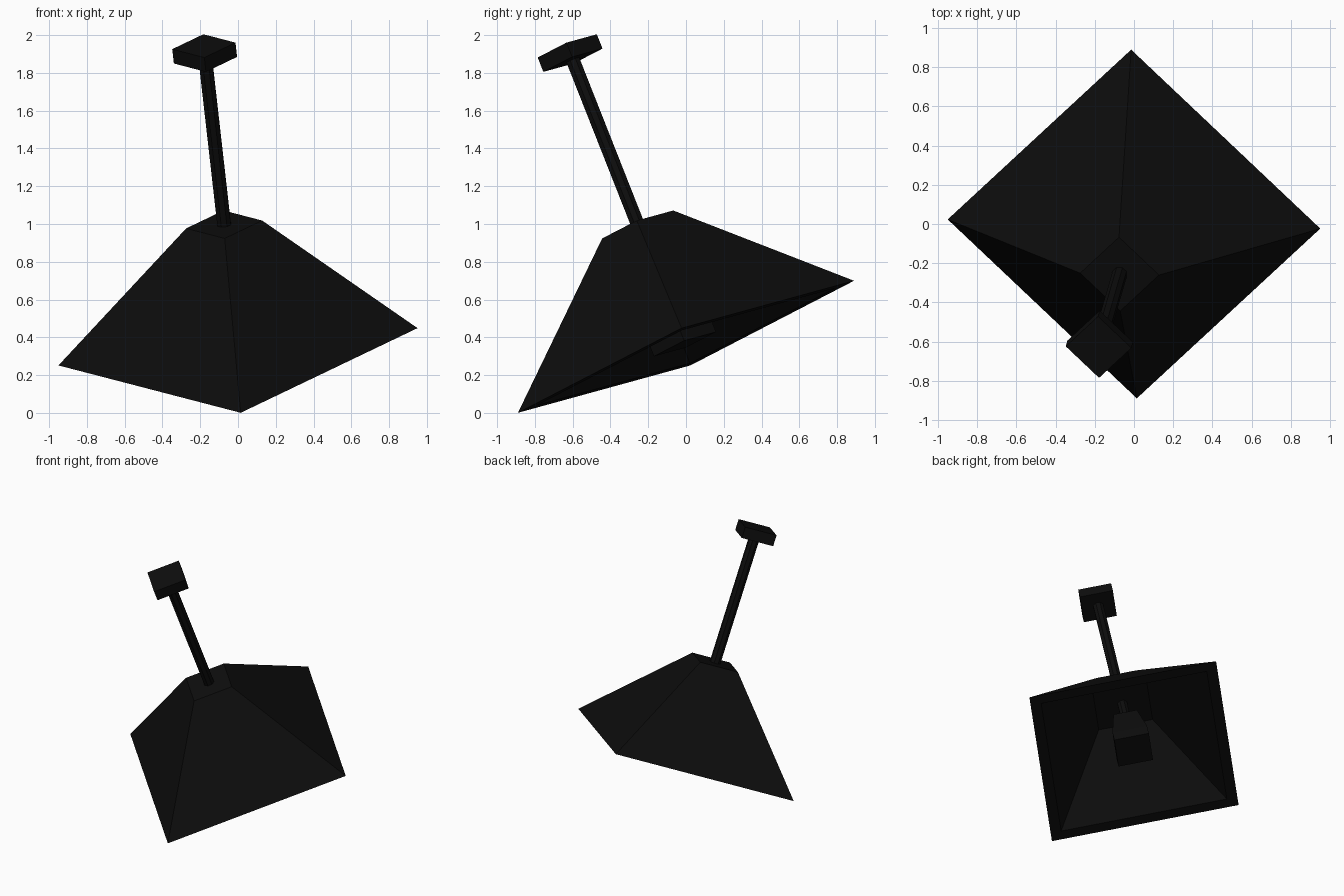
import bpy, bmesh, math
from mathutils import Matrix, Vector

if "Cube" in bpy.data.objects:
    bpy.data.objects.remove(bpy.data.objects["Cube"])

# single near-black finish
black = bpy.data.materials.new("matte_black")
black.diffuse_color = (0.004, 0.004, 0.004, 1)
black.use_nodes = True
black.node_tree.nodes["Principled BSDF"].inputs["Base Color"].default_value = black.diffuse_color

# tilted lamp frame: origin at the shade opening, local z along the rod
ax = Vector((0.94, 0.87, 0.45)).normalized()
az = Vector((-0.105, -0.365, 0.925)).normalized()
ay = az.cross(ax).normalized()
ax = ay.cross(az)
frame = Matrix((ax, ay, az)).transposed().to_4x4()
frame.translation = (0, 0, 0.35)


def stack(name, profile, sides=4, close=True):
    """Loft through (half width, height) rings with regular sides."""
    bm = bmesh.new()
    rings = []
    for w, h in profile:
        r = w / math.cos(math.pi / sides)
        rings.append([bm.verts.new((r * math.cos((i + .5) * math.tau / sides),
                                    r * math.sin((i + .5) * math.tau / sides), h))
                      for i in range(sides)])
    pairs = list(zip(rings, rings[1:]))
    for a, b in pairs:
        for i in range(sides):
            j = (i + 1) % sides
            bm.faces.new((a[i], a[j], b[j], b[i]))
    bm.faces.new(rings[0])
    bm.faces.new(rings[-1])
    bmesh.ops.recalc_face_normals(bm, faces=bm.faces)
    me = bpy.data.meshes.new(name)
    bm.to_mesh(me)
    bm.free()
    me.materials.append(black)
    ob = bpy.data.objects.new(name, me)
    ob.matrix_world = frame
    bpy.context.collection.objects.link(ob)
    return ob


# thick pyramid shade: outer top, outer rim, inner rim, inner ceiling
stack("shade", [(0.143, 0.70), (0.676, 0), (0.60, 0), (0.195, 0.535)])
# ceiling rod and mounting block
stack("rod", [(0.036, 0.69), (0.036, 1.645)], 8)
stack("ceiling_block", [(0.119, 1.64), (0.119, 1.722)])
# lamp inside the shade
stack("inner_stem", [(0.034, 0.33), (0.034, 0.545)], 8)
stack("bulb_holder", [(0.125, 0.10), (0.085, 0.34)])
stack("bulb", [(0.125, 0.015), (0.125, 0.10)])
